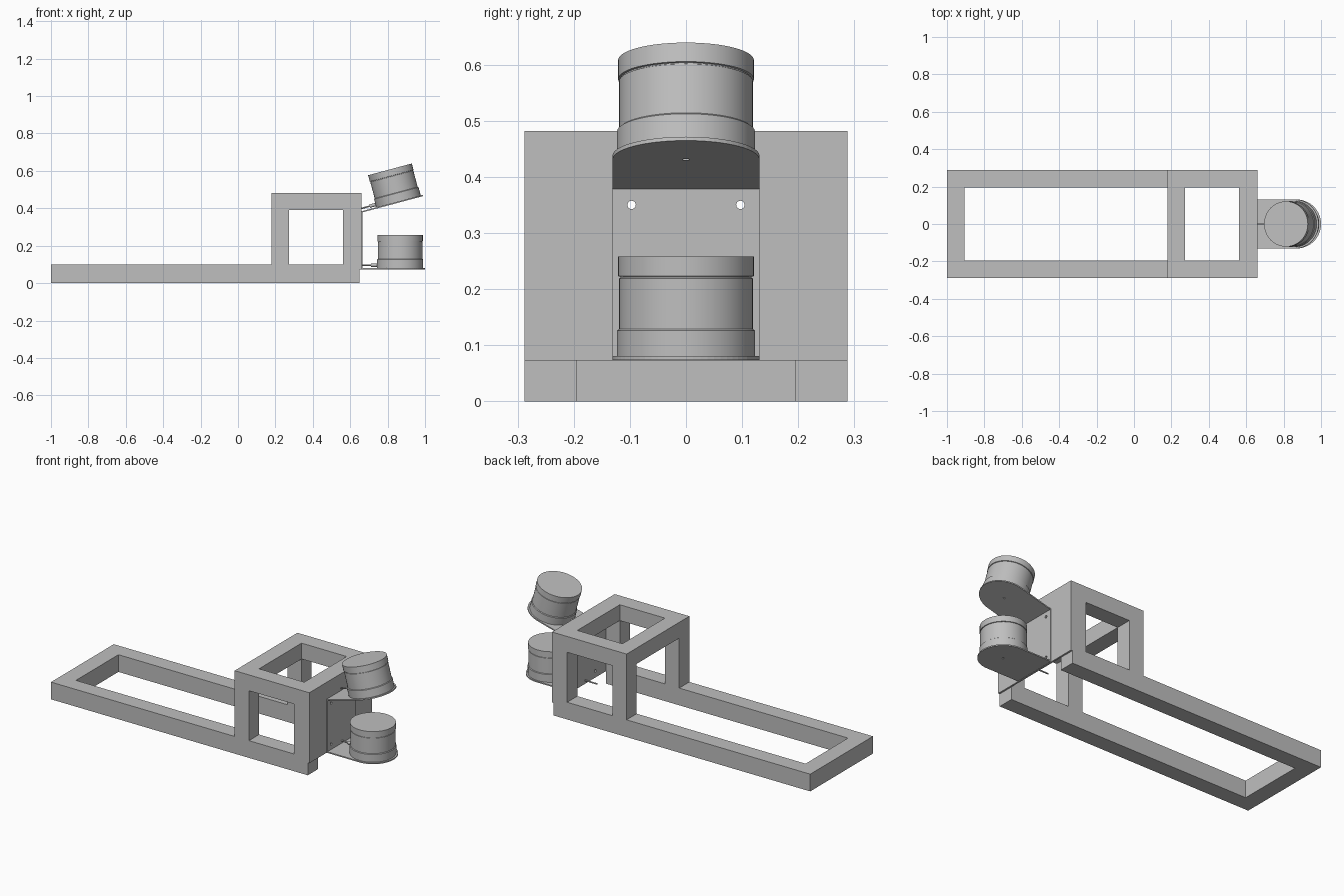
import bpy, bmesh, math
from mathutils import Matrix, Vector

cube = bpy.data.objects.get("Cube")
if cube:
    bpy.data.objects.remove(cube, do_unlink=True)

grey = bpy.data.materials.new("plain_grey")
grey.use_nodes = True
grey.diffuse_color = (0.52, 0.52, 0.52, 1)
grey.node_tree.nodes["Principled BSDF"].inputs["Base Color"].default_value = (0.52, 0.52, 0.52, 1)


def finish(name, bm):
    bmesh.ops.recalc_face_normals(bm, faces=bm.faces)
    mesh = bpy.data.meshes.new(name)
    bm.to_mesh(mesh)
    bm.free()
    mesh.materials.append(grey)
    obj = bpy.data.objects.new(name, mesh)
    bpy.context.collection.objects.link(obj)
    return obj


def box(name, lo, hi):
    lo, hi = Vector(lo), Vector(hi)
    bm = bmesh.new()
    bmesh.ops.create_cube(bm, size=1, matrix=Matrix.Translation((lo + hi) / 2)
                          @ Matrix.Diagonal((*(hi - lo), 1)))
    return finish(name, bm)


def rod(name, x0, x1, y, z, r, segs=16):
    """Cylinder along x."""
    bm = bmesh.new()
    bmesh.ops.create_cone(bm, cap_ends=True, segments=segs, radius1=r, radius2=r, depth=x1 - x0,
                          matrix=Matrix.Translation(((x0 + x1) / 2, y, z))
                          @ Matrix.Rotation(math.pi / 2, 4, 'Y'))
    return finish(name, bm)


def cut(obj, cutters):
    """Subtract the cutters and remove them."""
    for c in cutters:
        c.hide_render = True
        mod = obj.modifiers.new("cut", 'BOOLEAN')
        mod.operation, mod.solver, mod.object = 'DIFFERENCE', 'EXACT', c
    bpy.context.view_layer.update()
    deps = bpy.context.evaluated_depsgraph_get()
    mesh = bpy.data.meshes.new_from_object(obj.evaluated_get(deps))
    obj.modifiers.clear()
    obj.data = mesh
    for c in cutters:
        bpy.data.objects.remove(c, do_unlink=True)


def smooth(obj):
    bpy.ops.object.select_all(action='DESELECT')
    obj.select_set(True)
    bpy.context.view_layer.objects.active = obj
    bpy.ops.object.shade_smooth_by_angle(angle=math.radians(30))


def lathe(name, profile, segs=64):
    """Solid of revolution about z from (radius, height) points."""
    bm = bmesh.new()
    rings = [[bm.verts.new((r * math.cos(2 * math.pi * i / segs),
                            r * math.sin(2 * math.pi * i / segs), z)) for i in range(segs)]
             for r, z in profile]
    for a, b in zip(rings, rings[1:]):
        for i in range(segs):
            j = (i + 1) % segs
            bm.faces.new((a[i], a[j], b[j], b[i]))
    bm.faces.new(rings[0])
    bm.faces.new(rings[-1])
    return finish(name, bm)


def shelf_plate(name, length, r, thick):
    """Flat plate from x = 0 with a half-round far end."""
    cx = length - r
    pts = [(0, -r)] + [(cx + r * math.sin(a), -r * math.cos(a))
                       for a in (math.pi * i / 32 for i in range(33))] + [(0, r)]
    bm = bmesh.new()
    face = bm.faces.new([bm.verts.new((x, y, 0)) for x, y in pts])
    ext = bmesh.ops.extrude_face_region(bm, geom=[face])["geom"]
    bmesh.ops.translate(bm, vec=(0, 0, thick), verts=[v for v in ext if isinstance(v, bmesh.types.BMVert)])
    return finish(name, bm)


# Long base frame, open at the bracket end
base = box("base_frame", (-1, -.288, 0), (.65, .288, .1))
cut(base, [box("c", (-.905, -.195, -.1), (.8, .195, .2))])

# Raised cube frame with openings along all three axes
tower = box("tower_frame", (.18, -.288, .1), (.65, .288, .482))
cut(tower, [box("c1", (.272, -.5, 0), (.562, .5, .39)),
            box("c2", (0, -.195, 0), (.9, .195, .39)),
            box("c3", (.272, -.195, 0), (.562, .195, .6))])

# End panel and bracket back plate, drilled with four bolt holes
for name, lo, hi in (("end_panel", (.65, -.288, .073), (.66, .288, .482)),
                     ("bracket_back_plate", (.66, -.131, .075), (.666, .131, .384))):
    plate = box(name, lo, hi)
    cut(plate, [rod("c", .6, .7, y, z, .0075, 20) for y in (-.097, .097) for z in (.112, .35)])

# Motor cans on half-round shelves: one level, one tilted up
MOTOR = [(.123, 0), (.123, .045), (.119, .048), (.119, .138), (.117, .139),
         (.117, .141), (.121, .142), (.121, .177)]
for side, z, tilt in (("lower", .074, 0), ("upper", .377, math.radians(-15))):
    place = Matrix.Translation((.661, 0, z)) @ Matrix.Rotation(tilt, 4, 'Y')
    shelf = shelf_plate(side + "_shelf", .339, .131, .007)
    cut(shelf, [box("c", (.203, -.005, -.01), (.213, .005, .004))])
    shelf.matrix_world = place
    can = lathe(side + "_motor", MOTOR)
    can.matrix_world = place @ Matrix.Translation((.206, 0, .007))
    smooth(can)
    # Lead with a thicker plug, running back to the frame
    lead = rod(side + "_lead", -.012, .09, 0, .022, .004)
    plug = rod(side + "_plug", .05, .09, 0, .022, .009)
    for part in (lead, plug):
        part.matrix_world = place
        smooth(part)

# Tail of the lower lead inside the tower
smooth(rod("lead_tail", .57, .66, 0, .094, .004))
